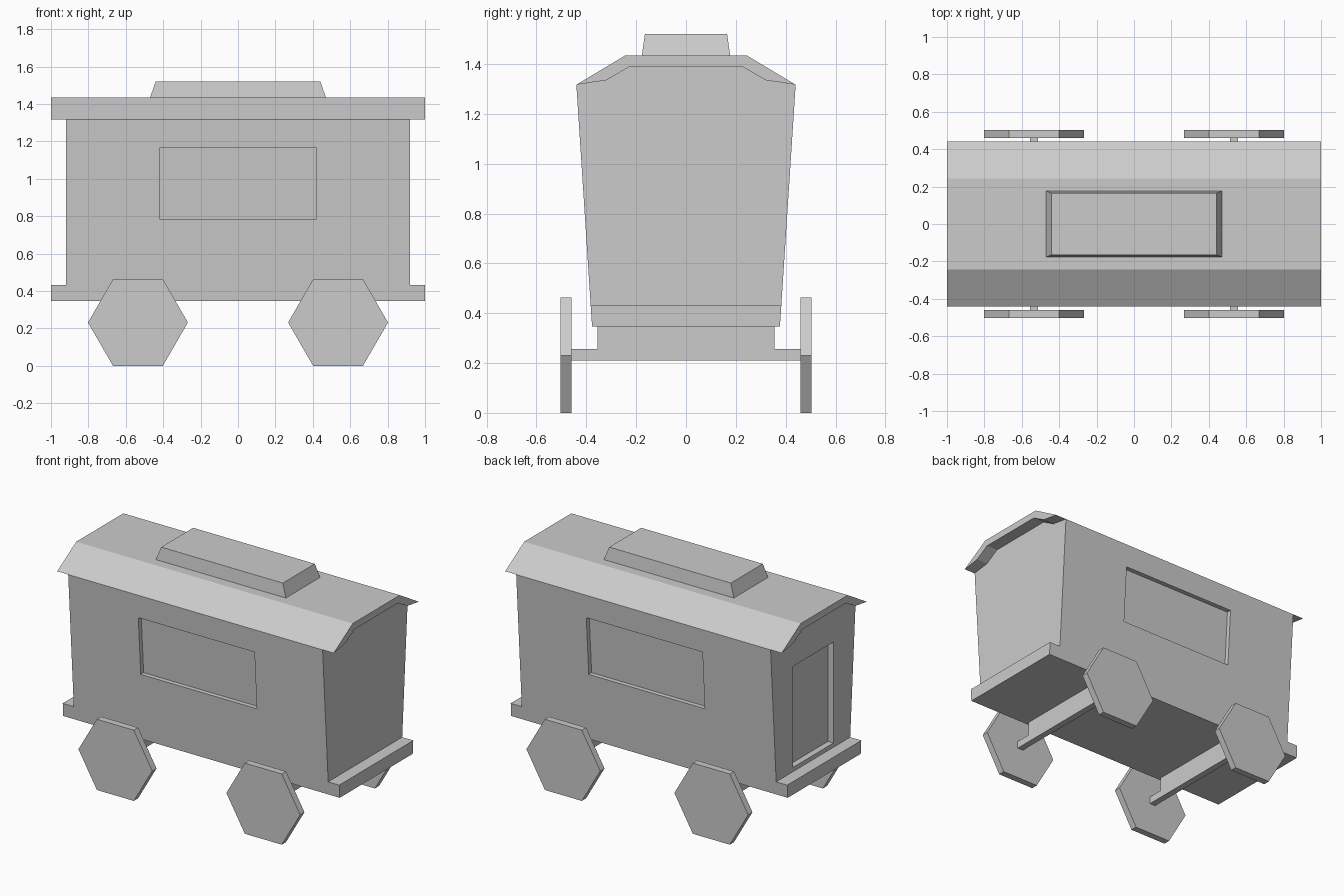
import bpy, bmesh, math

if "Cube" in bpy.data.objects:
    bpy.data.objects.remove(bpy.data.objects["Cube"])


def prism(name, profile, start, end, axis="X"):
    """Extrude a closed profile along X (profile is y,z) or Y (profile is x,z)."""
    bm = bmesh.new()
    place = (lambda p, d: (d, p[0], p[1])) if axis == "X" else (lambda p, d: (p[0], d, p[1]))
    a = [bm.verts.new(place(p, start)) for p in profile]
    b = [bm.verts.new(place(p, end)) for p in profile]
    bm.faces.new(a)
    bm.faces.new(b)
    n = len(profile)
    for i in range(n):
        j = (i + 1) % n
        bm.faces.new((a[i], a[j], b[j], b[i]))
    bmesh.ops.recalc_face_normals(bm, faces=bm.faces)
    mesh = bpy.data.meshes.new(name)
    bm.to_mesh(mesh)
    bm.free()
    ob = bpy.data.objects.new(name, mesh)
    bpy.context.collection.objects.link(ob)
    return ob


def mirrored(half):
    """Complete a symmetric profile from its positive half."""
    return half + [(-p, z) for p, z in reversed(half)]


def cut(target, cutter):
    cutter.hide_render = True
    mod = target.modifiers.new("Recess", "BOOLEAN")
    mod.operation = "DIFFERENCE"
    mod.solver = "EXACT"
    mod.object = cutter
    bpy.context.view_layer.objects.active = target
    bpy.ops.object.modifier_apply(modifier=mod.name)
    bpy.data.objects.remove(cutter)


def wall_y(z):
    return 0.377 + (z - 0.347) * 0.065


BASE, DECK, EAVE = 0.347, 0.432, 1.317

# Body with outward leaning sides
body = prism("body", mirrored([(wall_y(BASE), BASE), (wall_y(EAVE), EAVE),
                               (0.32, 1.335), (0.225, 1.39)][::1]), -0.92, 0.92)

# Window recesses on both sides, door recess on the left end
for s in (-1, 1):
    lo, hi = 0.785, 1.165
    window = [(s * (wall_y(lo) - 0.03), lo), (s * (wall_y(lo) + 0.1), lo),
              (s * (wall_y(hi) + 0.1), hi), (s * (wall_y(hi) - 0.03), hi)]
    cut(body, prism("window_cutter", window, -0.42, 0.42))
cut(body, prism("door_cutter", mirrored([(0.21, 0.46), (0.21, 1.12)]), -1.1, -0.88))

# Floor ledges at both ends
for s, side in ((-1, "left"), (1, "right")):
    prism(side + "_ledge", mirrored([(wall_y(BASE), BASE), (wall_y(DECK), DECK)]), s * 0.92, s * 1.0)

# Roof shell
prism("roof", [(0.44, EAVE), (0.243, 1.435), (-0.243, 1.435), (-0.44, EAVE),
               (-0.32, 1.335), (-0.225, 1.39), (0.225, 1.39), (0.32, 1.335)], -1, 1)

# Tapered roof vent
vent = prism("roof_vent", mirrored([(0.177, 1.435), (0.165, 1.52)]), -0.47, 0.47)
for v in vent.data.vertices:
    if v.co.z > 1.5:
        v.co.x *= 0.44 / 0.47

# Stepped axles and hexagonal wheels
R = 0.267
APOTHEM = R * math.cos(math.pi / 6)
for x, end in ((-0.535, "left"), (0.535, "right")):
    prism(end + "_axle", mirrored([(0.46, 0.21), (0.46, 0.257), (0.355, 0.257), (0.355, BASE)]),
          x - 0.021, x + 0.021)
    hexagon = [(x + R * math.cos(i * math.pi / 3), APOTHEM + R * math.sin(i * math.pi / 3))
               for i in range(6)]
    for s, side in ((-1, "front"), (1, "back")):
        prism(f"{side}_{end}_wheel", hexagon, s * 0.459, s * 0.503, "Y")
